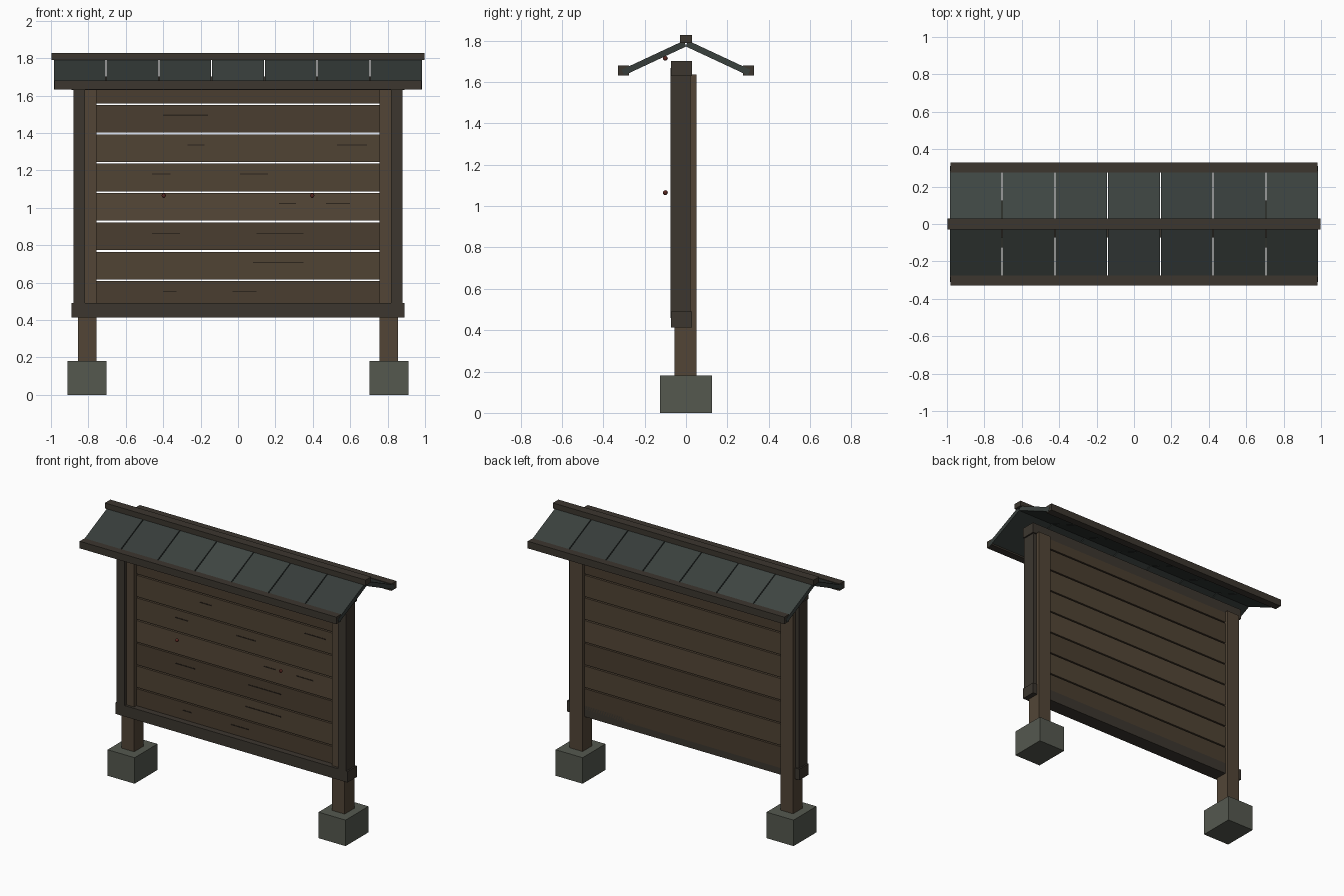
import bpy, math, random

if "Cube" in bpy.data.objects:
    bpy.data.objects.remove(bpy.data.objects["Cube"])

random.seed(4)


def material(name, r, g, b):
    m = bpy.data.materials.new(name)
    m.diffuse_color = (r, g, b, 1)
    m.use_nodes = True
    m.node_tree.nodes["Principled BSDF"].inputs["Base Color"].default_value = m.diffuse_color
    return m


POST = material("post_wood", 0.085, 0.060, 0.037)
PLANKS = [material("plank_wood_%d" % i, 0.080 * k, 0.056 * k, 0.034 * k)
          for i, k in enumerate((0.85, 1.0, 1.12))]
DARK = material("dark_wood", 0.045, 0.037, 0.028)
STONE = material("stone", 0.090, 0.098, 0.078)
SLATES = [material("slate_%d" % i, 0.042 * k, 0.052 * k, 0.048 * k)
          for i, k in enumerate((0.88, 1.0, 1.15))]
GRAIN = material("grain", 0.025, 0.018, 0.012)
PIN = material("pin_red", 0.10, 0.02, 0.015)


def box(name, x, y, z, mat, tilt=0):
    """Box from (min, max) ranges, optionally tilted about x."""
    bpy.ops.mesh.primitive_cube_add(
        size=1, location=(sum(x) / 2, sum(y) / 2, sum(z) / 2), rotation=(tilt, 0, 0))
    o = bpy.context.object
    o.name = name
    o.scale = (x[1] - x[0], y[1] - y[0], z[1] - z[0])
    o.data.materials.append(mat)
    return o


# Stone feet, posts and front stiles on both sides
for s, side in ((-1, "left"), (1, "right")):
    def span(a, b):
        return tuple(sorted((s * a, s * b)))
    box(side + "_foot", span(0.704, 0.911), (-0.125, 0.125), (0, 0.18), STONE)
    box(side + "_post", span(0.757, 0.855), (-0.055, 0.05), (0.17, 1.637), POST)
    box(side + "_stile", span(0.817, 0.879), (-0.075, 0.022), (0.46, 1.667), DARK)

# Frame rails
box("bottom_rail", (-0.889, 0.889), (-0.072, 0.03), (0.414, 0.49), DARK)
box("top_rail", (-0.889, 0.889), (-0.072, 0.03), (1.63, 1.703), DARK)

# Board planks
for i in range(8):
    c = 0.534 + 0.157 * i
    box("plank", (-0.762, 0.762), (-0.03, 0.03), (c - 0.074, min(c + 0.074, 1.70)),
        random.choice(PLANKS))

# Grain marks on the plank fronts: start, end, height
for a, b, z in ((-0.40, -0.16, 1.495), (-0.27, -0.18, 1.335), (0.53, 0.69, 1.335),
                (-0.46, -0.36, 1.18), (0.01, 0.16, 1.18), (0.22, 0.31, 1.023),
                (0.47, 0.60, 1.023), (-0.46, -0.31, 0.863), (0.10, 0.35, 0.863),
                (0.08, 0.35, 0.708), (-0.40, -0.33, 0.553), (-0.03, 0.10, 0.553)):
    box("grain_mark", (a, b), (-0.033, -0.028), (z - 0.003, z + 0.003), GRAIN)

# Notice pins
for x in (-0.397, 0.397):
    for z in (1.065, 1.715):
        bpy.ops.mesh.primitive_uv_sphere_add(segments=10, ring_count=6, radius=0.012,
                                             location=(x, -0.1, z))
        pin = bpy.context.object
        pin.name = "notice_pin"
        pin.data.materials.append(PIN)

# Roof: ridge beam, eave beams and sloping slates
box("ridge_beam", (-0.998, 0.998), (-0.03, 0.03), (1.79, 1.828), DARK)
ANGLE = math.radians(25)
LENGTH = 0.3 / math.cos(ANGLE)
for s, side in ((-1, "front"), (1, "back")):
    box(side + "_eave", (-0.982, 0.982), tuple(sorted((s * 0.275, s * 0.328))),
        (1.632, 1.681), DARK)
    cy, cz = s * 0.155, 1.716
    for i in range(7):
        cx = (i - 3) * 0.282
        box(side + "_slate", (cx - 0.138, cx + 0.138),
            (cy - LENGTH / 2, cy + LENGTH / 2), (cz - 0.015, cz + 0.015),
            random.choice(SLATES), -s * ANGLE)
